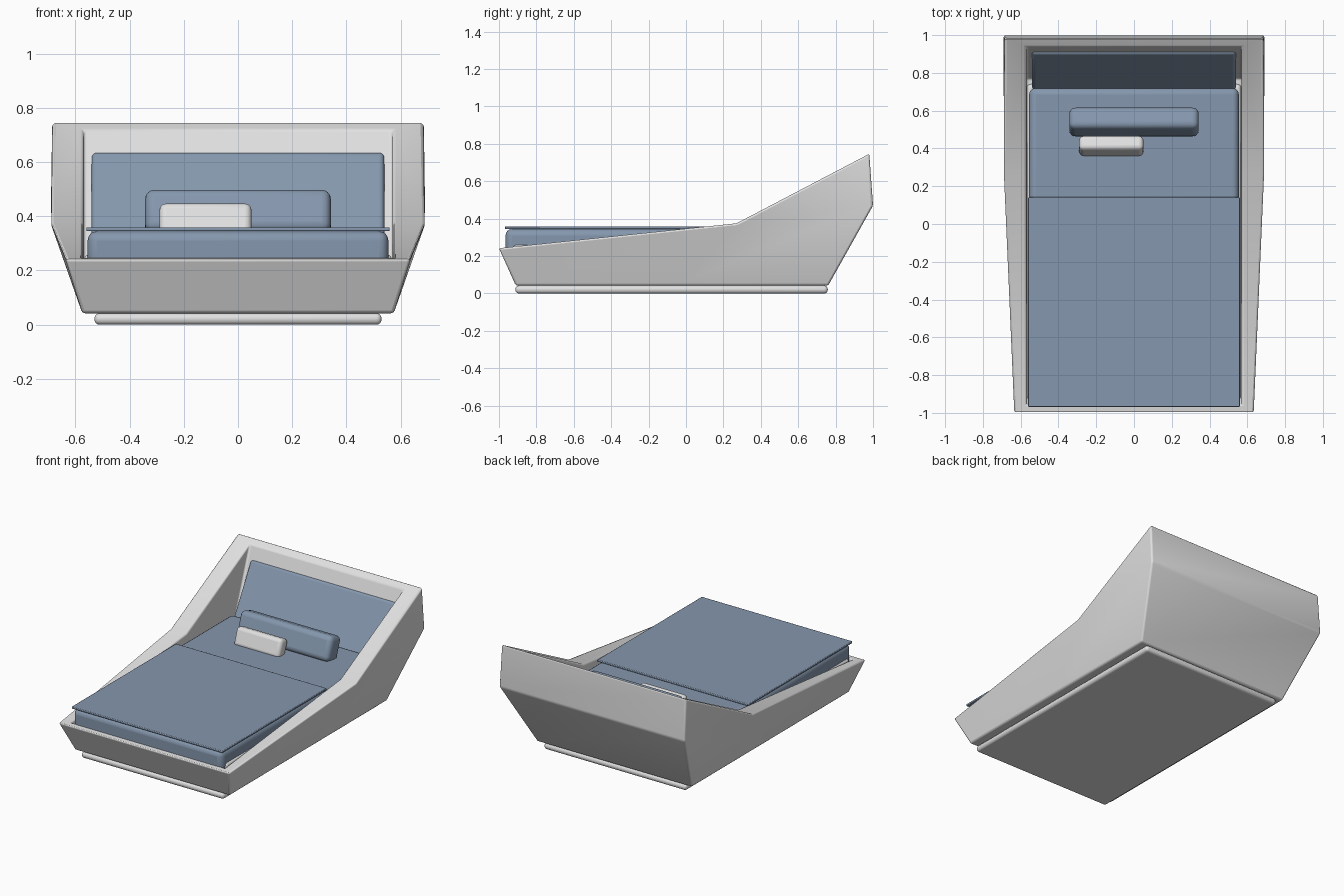
import bpy, bmesh, math
from mathutils import Matrix

if "Cube" in bpy.data.objects:
    bpy.data.objects.remove(bpy.data.objects["Cube"])


def material(name, rgb):
    m = bpy.data.materials.new(name)
    m.diffuse_color = (*rgb, 1)
    m.use_nodes = True
    m.node_tree.nodes["Principled BSDF"].inputs["Base Color"].default_value = m.diffuse_color
    return m


GREY = material("pale grey", (0.75, 0.75, 0.75))
BLUE = material("slate blue", (0.235, 0.31, 0.42))


def finish(name, bm, mat, width, segments):
    bmesh.ops.recalc_face_normals(bm, faces=bm.faces)
    me = bpy.data.meshes.new(name)
    bm.to_mesh(me)
    bm.free()
    me.materials.append(mat)
    ob = bpy.data.objects.new(name, me)
    bpy.context.collection.objects.link(ob)
    bev = ob.modifiers.new("rounded edges", "BEVEL")
    bev.width, bev.segments = width, segments
    bev.limit_method, bev.angle_limit = "ANGLE", math.radians(28)
    bpy.ops.object.select_all(action="DESELECT")
    ob.select_set(True)
    bpy.context.view_layer.objects.active = ob
    bpy.ops.object.shade_smooth_by_angle(angle=math.radians(35))
    return ob


def soft_box(name, mat, size, centre, radius, segments=4, lean=0):
    """Rounded box, leaning backwards by the given degrees."""
    bm = bmesh.new()
    bmesh.ops.create_cube(bm, size=1, matrix=Matrix.Diagonal((*size, 1)))
    ob = finish(name, bm, mat, radius, segments)
    ob.location = centre
    ob.rotation_euler.x = math.radians(-lean)
    return ob


# Bed shell: right-hand points, mirrored to the left
P = {
    "foot_low": (0.575, -0.91, 0.042), "mid_low": (0.575, -0.05, 0.042),
    "head_low": (0.575, 0.76, 0.042), "knuckle": (0.69, 1.0, 0.47),
    "head_top": (0.686, 0.98, 0.747), "mid_top": (0.692, 0.27, 0.375),
    "foot_top": (0.637, -1.0, 0.242),
    "in_head_top": (0.57, 0.942, 0.722), "in_mid_top": (0.57, 0.27, 0.375),
    "in_foot_top": (0.57, -0.957, 0.246),
    "in_head_low": (0.57, 0.77, 0.24), "in_foot_low": (0.57, -0.95, 0.2),
}
SIDE_FACES = [
    ("foot_low", "mid_low", "mid_top", "foot_top"),
    ("mid_low", "head_low", "knuckle", "mid_top"),
    ("mid_top", "knuckle", "head_top"),
    ("foot_top", "mid_top", "in_mid_top", "in_foot_top"),
    ("mid_top", "head_top", "in_head_top", "in_mid_top"),
    ("in_foot_top", "in_mid_top", "in_head_top", "in_head_low", "in_foot_low"),
]
LOOP = ["foot_top", "foot_low", "mid_low", "head_low", "knuckle", "head_top",
        "in_head_top", "in_head_low", "in_foot_low", "in_foot_top"]
bm = bmesh.new()
sides = [{k: bm.verts.new((s * x, y, z)) for k, (x, y, z) in P.items()}
         for s in (1, -1)]
for v in sides:
    for f in SIDE_FACES:
        bm.faces.new([v[k] for k in f])
R, L = sides
for a, b in zip(LOOP, LOOP[1:] + LOOP[:1]):
    bm.faces.new((R[a], R[b], L[b], L[a]))
finish("bed_shell", bm, GREY, 0.011, 3)

# Plinth under the shell
soft_box("plinth", GREY, (1.06, 1.67, 0.042), (0, -0.077, 0.021), 0.019)

# Mattress, its support and the flat blanket
soft_box("mattress_support", GREY, (1.135, 1.67, 0.08), (0, -0.095, 0.22), 0.02)
soft_box("mattress", BLUE, (1.11, 1.685, 0.16), (0, -0.1225, 0.265), 0.035)
soft_box("blanket", BLUE, (1.12, 1.11, 0.014), (0, -0.413, 0.352), 0.004, 2)

# Padded headrest leaning on the head wall
soft_box("headrest", BLUE, (1.08, 0.05, 0.40), (0, 0.825, 0.455), 0.018, 4, 30)

# Bolster and small cushion
soft_box("bolster", BLUE, (0.685, 0.12, 0.165), (0, 0.54, 0.408), 0.032, 4, 20)
soft_box("cushion", GREY, (0.34, 0.08, 0.125), (-0.12, 0.413, 0.381), 0.024, 4, 20)
